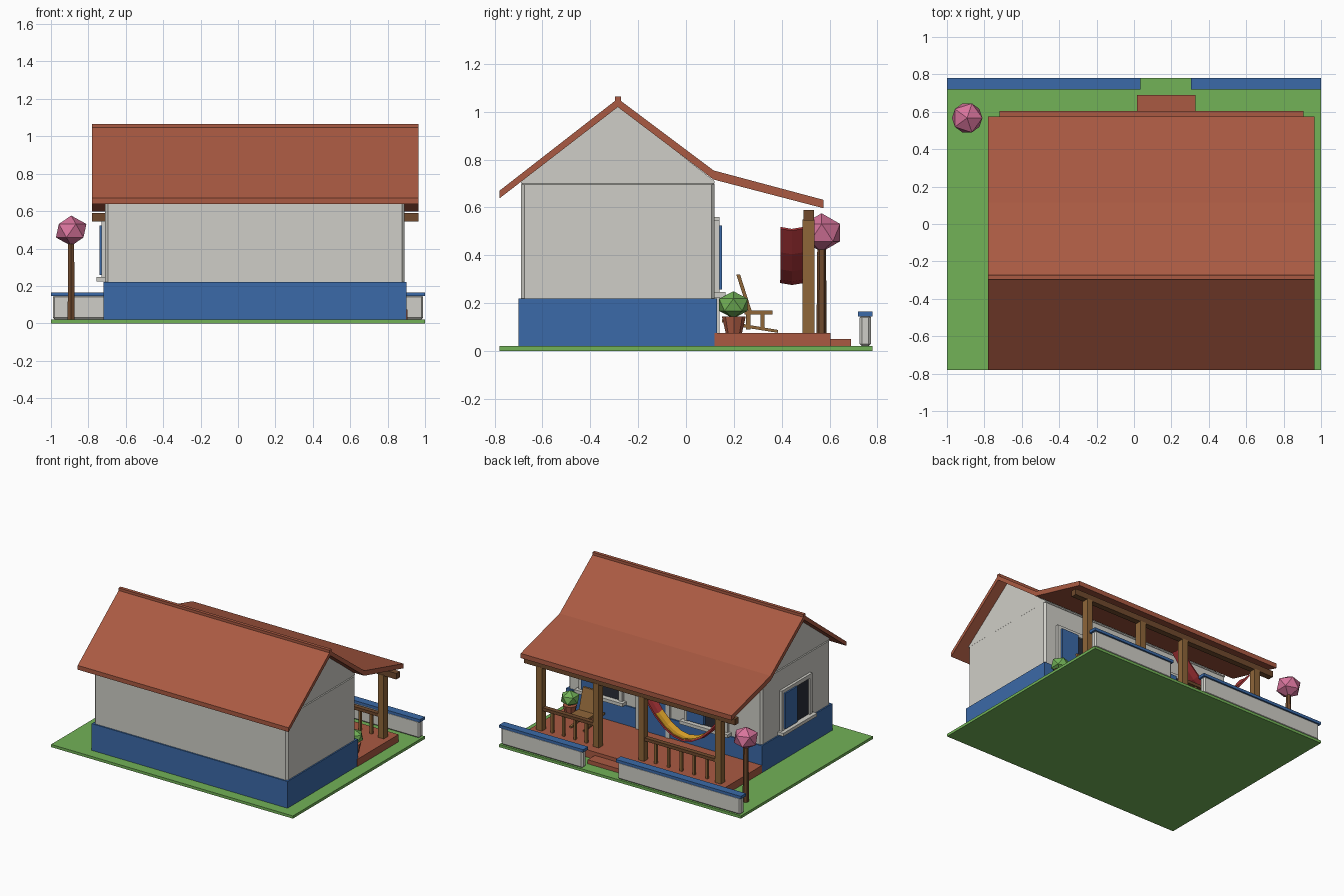
import bpy, bmesh, math
from mathutils import Vector

if "Cube" in bpy.data.objects:
    bpy.data.objects.remove(bpy.data.objects["Cube"])


def mat(name, hexcol):
    m = bpy.data.materials.new(name)
    c = [int(hexcol[i:i + 2], 16) / 255 for i in (0, 2, 4)]
    m.diffuse_color = [((v + 0.055) / 1.055) ** 2.4 if v > 0.04 else v / 12.92 for v in c] + [1]
    m.use_nodes = True
    m.node_tree.nodes["Principled BSDF"].inputs["Base Color"].default_value = m.diffuse_color
    return m


TILE = mat("terracotta", "AA5A42")
WALL = mat("plaster", "CFCEC7")
BLUE = mat("blue paint", "3B6AA8")
GREEN = mat("grass green", "72B257")
PINK = mat("blossom pink", "D8749C")
WOOD = mat("light wood", "8F6639")
DARK = mat("dark wood", "704A2D")
RED = mat("red cloth", "B0363A")
YELLOW = mat("yellow cloth", "DEA42A")
GLASS = mat("dark glass", "2A2E38")


def finish(name, bm, m):
    bmesh.ops.recalc_face_normals(bm, faces=bm.faces)
    me = bpy.data.meshes.new(name)
    bm.to_mesh(me)
    bm.free()
    me.materials.append(m)
    ob = bpy.data.objects.new(name, me)
    bpy.context.collection.objects.link(ob)
    return ob


def box(name, x, y, z, m, bevel=0):
    bm = bmesh.new()
    bmesh.ops.create_cube(bm, size=1)
    for v in bm.verts:
        v.co = [(a[0] + a[1]) / 2 + c * (a[1] - a[0]) for a, c in zip((x, y, z), v.co)]
    if bevel:
        bmesh.ops.bevel(bm, geom=bm.edges[:], offset=bevel, segments=1, affect='EDGES')
    return finish(name, bm, m)


def prism(name, profile, x0, x1, m):
    """Extrude a (y, z) outline along x."""
    bm = bmesh.new()
    f = bm.faces.new([bm.verts.new((x0, y, z)) for y, z in profile])
    r = bmesh.ops.extrude_face_region(bm, geom=[f])
    for v in r["geom"]:
        if isinstance(v, bmesh.types.BMVert):
            v.co.x = x1
    return finish(name, bm, m)


def cone(name, loc, r0, r1, h, sides, m):
    bm = bmesh.new()
    bmesh.ops.create_cone(bm, cap_ends=True, segments=sides, radius1=r0, radius2=r1, depth=h)
    bmesh.ops.translate(bm, verts=bm.verts, vec=Vector(loc) + Vector((0, 0, h / 2)))
    return finish(name, bm, m)


def crown(name, loc, r, rz, m):
    bm = bmesh.new()
    bmesh.ops.create_icosphere(bm, subdivisions=1, radius=1)
    for v in bm.verts:
        v.co = Vector((v.co.x * r, v.co.y * r, v.co.z * rz)) + Vector(loc)
    return finish(name, bm, m)


# Ground and house body
box("lawn", (-1, 1), (-.78, .78), (0, .02), GREEN)
box("house_base", (-.72, .9), (-.7, .13), (.02, .22), BLUE)
box("house_walls", (-.71, .89), (-.69, .12), (.1, .71), WALL, .014)
prism("gable", [(-.69, .7), (.12, .7), (.12, .71), (-.285, 1.025), (-.69, .71)], -.705, .885, WALL)

# Roof with the shallower porch slope, and ridge cap
prism("roof", [(-.78, .67), (-.285, 1.055), (.115, .755), (.575, .632),
               (.575, .597), (.115, .717), (-.285, 1.02), (-.78, .638)], -.78, .965, TILE)
box("ridge_cap", (-.78, .965), (-.297, -.272), (1.03, 1.065), TILE)

# Porch floor, step, posts, beam
box("porch_floor", (-.72, .905), (.12, .605), (.02, .075), TILE)
box("porch_step", (.015, .33), (.6, .69), (.02, .05), TILE)
box("porch_beam", (-.78, .965), (.492, .535), (.545, .59), DARK)
posts = (.84, .37, -.005, -.64)
for p in posts:
    box("porch_post", (p - .024, p + .024), (.488, .537), (.075, .55), WOOD)

# Railings on both sides of the entrance
for a, b, n in ((posts[1], posts[0], 4), (posts[3], posts[2], 5)):
    box("rail", (a, b), (.495, .53), (.225, .248), DARK)
    for i in range(1, n + 1):
        x = a + (b - a) * i / (n + 1)
        box("baluster", (x - .009, x + .009), (.504, .522), (.075, .226), WOOD)

# Garden wall with blue coping
for a, b in ((-1, .035), (.305, 1)):
    box("garden_wall", (a + .01, b - .01), (.726, .774), (.02, .15), WALL, .01)
    box("garden_wall_cap", (a, b), (.72, .78), (.145, .166), BLUE)


# Windows and door: u runs left to right seen from outside, n is outward
def wall_box(name, side, c, u, n, z, m):
    along = (c - u[1], c - u[0])
    if side == "porch":
        box(name, along, (.12 + n[0], .12 + n[1]), z, m)
    else:
        box(name, (-.71 - n[1], -.71 - n[0]), along, z, m)


def framed(side, c, w, z0, z1, part):
    for s in (-1, 1):
        e = sorted((s * w, s * (w - .03)))
        wall_box(part + "_jamb", side, c, e, (-.01, .02), (z0, z1), WALL)
    wall_box(part + "_head", side, c, (-w, w), (-.01, .02), (z1 - .03, z1), WALL)


for side, c in (("porch", .61), ("porch", -.26), ("left", -.27)):
    framed(side, c, .18, .24, .548, "window")
    wall_box("window_glass", side, c, (-.15, .15), (-.001, .008), (.245, .52), GLASS)
    wall_box("window_shutter", side, c, (-.152, -.01), (.008, .031), (.257, .524), BLUE)
    wall_box("window_sill", side, c, (-.2, .2), (-.01, .046), (.223, .247), WALL)
framed("porch", .18, .14, .075, .56, "door")
wall_box("door_panel", "porch", .18, (-.11, .11), (0, .015), (.075, .53), BLUE)


# Hammock: sagging sheet, red with a yellow middle on top
def sag(x):
    return .29 + .225 * ((x + .31) / .3) ** 2


def sheet(name, x0, x1, y0, y1, lift, thick, n, m):
    bm = bmesh.new()
    xs = [x0 + (x1 - x0) * i / n for i in range(n + 1)]
    rows = [[bm.verts.new((x, y, sag(x) + lift)) for y in (y0, (y0 + y1) / 2, y1)] for x in xs]
    for r in rows:
        r[1].co.z -= .008
    for a, b in zip(rows, rows[1:]):
        for j in (0, 1):
            bm.faces.new((a[j], a[j + 1], b[j + 1], b[j]))
    ob = finish(name, bm, m)
    s = ob.modifiers.new("thickness", 'SOLIDIFY')
    s.thickness = thick
    s.offset = 0


sheet("hammock", -.61, -.01, .395, .49, 0, .012, 8, RED)
sheet("hammock_stripe", -.535, -.085, .403, .482, .009, .006, 6, YELLOW)

# Rocking chair
cx = .63
box("chair_seat", (cx - .07, cx + .07), (.245, .362), (.153, .17), WOOD)
prism("chair_back", [(.262, .16), (.277, .16), (.226, .32), (.21, .32)], cx - .065, cx + .065, WOOD)
for s in (-1, 1):
    x = cx + s * .055
    prism("chair_rocker", [(.15, .12), (.245, .098), (.385, .076), (.385, .088), (.245, .112), (.15, .132)],
          x - .008, x + .008, WOOD)
    for y in (.26, .32):
        box("chair_leg", (x - .009, x + .009), (y - .009, y + .009), (.09, .158), WOOD)

# Potted plant and blossom tree
cone("plant_pot", (.82, .2, .075), .034, .05, .07, 8, TILE)
crown("plant", (.82, .198, .193), .07, .057, GREEN)
cone("tree_trunk", (-.892, .567, .02), .022, .018, .42, 6, DARK)
crown("tree_crown", (-.892, .567, .495), .091, .081, PINK)
